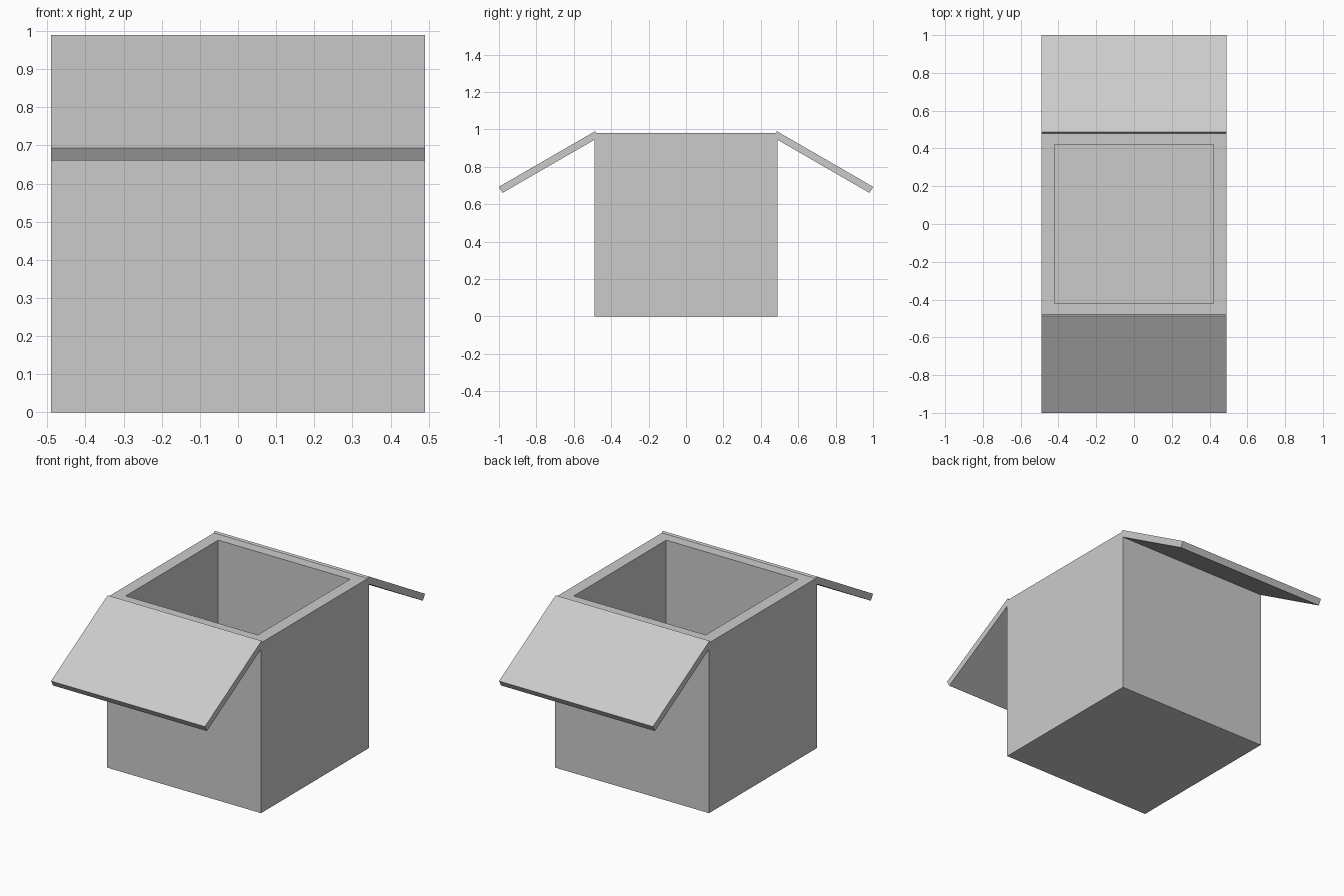
import bpy, bmesh
from math import radians, cos, sin

if "Cube" in bpy.data.objects:
    bpy.data.objects.remove(bpy.data.objects["Cube"])

HALF, HEIGHT, WALL = 0.49, 0.98, 0.07


def add_object(name, bm):
    bmesh.ops.recalc_face_normals(bm, faces=bm.faces)
    mesh = bpy.data.meshes.new(name)
    bm.to_mesh(mesh)
    bm.free()
    obj = bpy.data.objects.new(name, mesh)
    bpy.context.collection.objects.link(obj)
    return obj


# Open box: inset the top face and push it down to the inner floor
bm = bmesh.new()
bmesh.ops.create_cube(bm, size=1)
for v in bm.verts:
    v.co = (v.co.x * 2 * HALF, v.co.y * 2 * HALF, (v.co.z + 0.5) * HEIGHT)
bm.faces.ensure_lookup_table()
top = max(bm.faces, key=lambda f: f.calc_center_median().z)
bmesh.ops.inset_region(bm, faces=[top], thickness=WALL, use_even_offset=True)
hole = bmesh.ops.extrude_discrete_faces(bm, faces=[top])["faces"][0]
bmesh.ops.translate(bm, verts=hole.verts, vec=(0, 0, WALL - HEIGHT))
add_object("box_body", bm)


# Flaps: thin slabs hinged on the rim, sloping down 30 degrees
def flap(name, side):
    length, thick, a = 0.594, 0.038, radians(30)
    y0, z0 = 0.486, 0.99
    dy, dz = length * cos(a), -length * sin(a)
    ny, nz = -thick * sin(a), -thick * cos(a)
    profile = [(y0, z0), (y0 + dy, z0 + dz),
               (y0 + dy + ny, z0 + dz + nz), (y0 + ny, z0 + nz)]
    bm = bmesh.new()
    face = bm.faces.new([bm.verts.new((-HALF, side * y, z)) for y, z in profile])
    ext = bmesh.ops.extrude_face_region(bm, geom=[face])["geom"]
    bmesh.ops.translate(bm, vec=(2 * HALF, 0, 0),
                        verts=[g for g in ext if isinstance(g, bmesh.types.BMVert)])
    add_object(name, bm)


flap("front_flap", -1)
flap("back_flap", 1)
